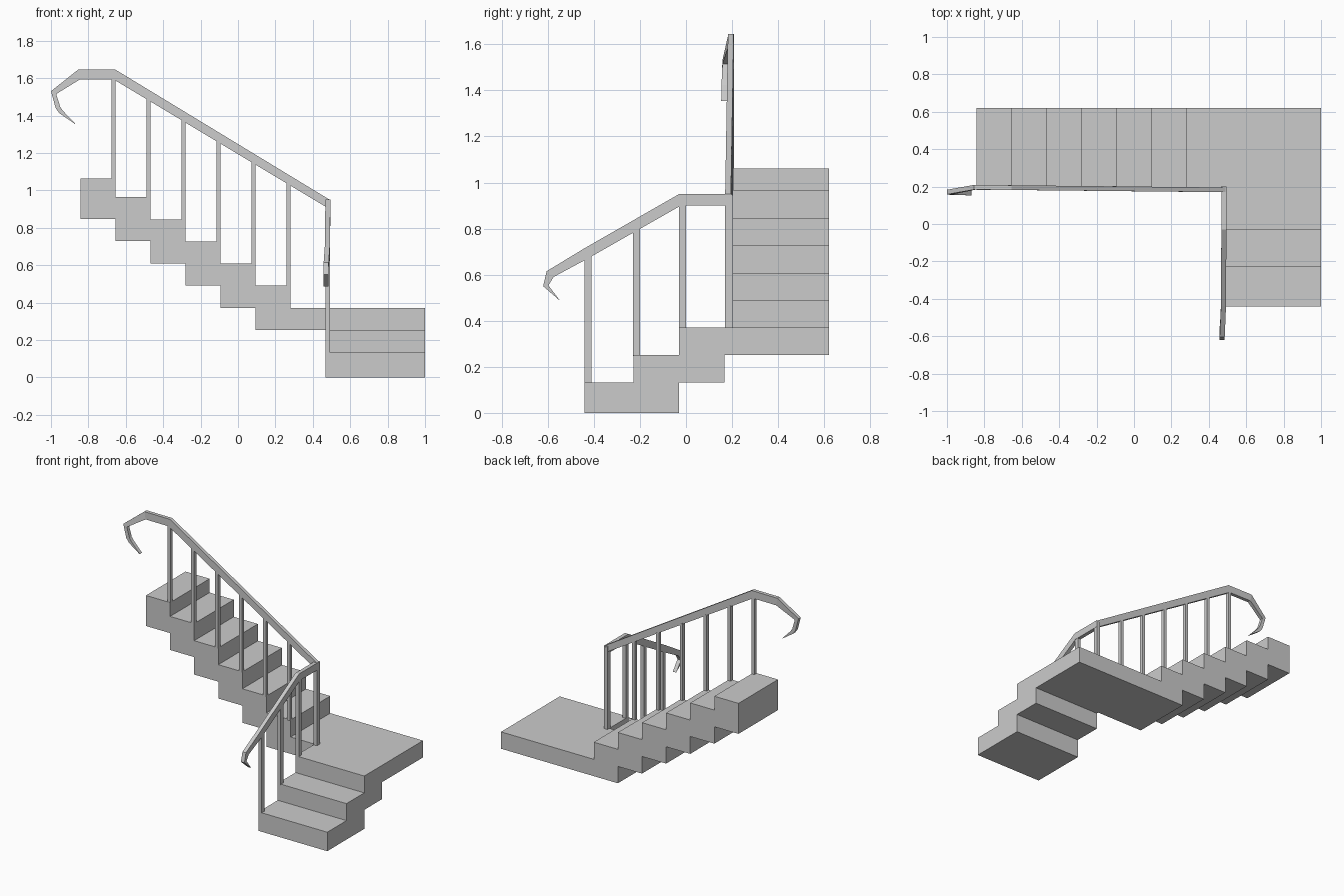
import bpy, bmesh

if "Cube" in bpy.data.objects:
    bpy.data.objects.remove(bpy.data.objects["Cube"])


def finish(name, bm):
    bmesh.ops.recalc_face_normals(bm, faces=bm.faces)
    me = bpy.data.meshes.new(name)
    bm.to_mesh(me)
    bm.free()
    ob = bpy.data.objects.new(name, me)
    bpy.context.collection.objects.link(ob)
    return ob


def place(axis, u, side, z):
    # axis 'X': profile runs along x, thickness along y; axis 'Y': the reverse
    return (u, side, z) if axis == 'X' else (side, u, z)


def extrude_profile(name, axis, pts, lo, hi):
    bm = bmesh.new()
    face = [[bm.verts.new(place(axis, u, s, z)) for u, z in pts] for s in (lo, hi)]
    bm.faces.new(face[0])
    bm.faces.new(face[1][::-1])
    n = len(pts)
    for i in range(n):
        j = (i + 1) % n
        bm.faces.new((face[0][i], face[0][j], face[1][j], face[1][i]))
    return finish(name, bm)


def rail(name, axis, stations, width):
    # each station: outer point, inner point, side position
    bm = bmesh.new()
    rings = []
    for (ou, oz), (iu, iz), s in stations:
        rings.append([bm.verts.new(place(axis, *p)) for p in (
            (ou, s, oz), (ou, s + width, oz), (iu, s + width, iz), (iu, s, iz))])
    for a, b in zip(rings, rings[1:]):
        for k in range(4):
            m = (k + 1) % 4
            bm.faces.new((a[k], a[m], b[m], b[k]))
    bm.faces.new(rings[0])
    bm.faces.new(rings[-1][::-1])
    return finish(name, bm)


def post(name, x0, x1, y0, y1, z0, z_left, z_right, axis):
    # upright whose top follows the slope of the rail
    u0, u1, s0, s1 = (x0, x1, y0, y1) if axis == 'X' else (y0, y1, x0, x1)
    extrude_profile(name, axis, [(u0, z0), (u1, z0), (u1, z_right), (u0, z_left)], s0, s1)


# lower flight with landing
extrude_profile("lower_flight_and_landing", 'Y', [
    (-0.44, 0), (-0.03, 0), (-0.03, 0.133), (0.168, 0.133), (0.168, 0.252),
    (0.62, 0.252), (0.62, 0.37), (-0.03, 0.37), (-0.03, 0.252),
    (-0.227, 0.252), (-0.227, 0.133), (-0.44, 0.133)], 0.467, 1.0)

# upper flight: stepped tops and matching stepped underside
run = 0.187
xs = [0.281 - run * i for i in range(7)]
tops = [0.49, 0.608, 0.727, 0.845, 0.965, 1.062]
profile = [(0.467, 0.252), (0.467, 0.37), (xs[0], 0.37)]
for i, z in enumerate(tops):
    profile += [(xs[i], z), (xs[i + 1], z)]
unders = [0.848, 0.73, 0.608, 0.49, 0.37, 0.252]
for i, z in enumerate(unders):
    x_left = xs[6 - i]
    profile += [(x_left, z)] + ([(xs[5 - i], z)] if i < 5 else [])
extrude_profile("upper_flight", 'X', profile, 0.182, 0.62)

# upper handrail with curled end
rail("upper_handrail", 'X', [
    ((0.493, 0.948), (0.467, 0.913), 0.17),
    ((-0.655, 1.645), (-0.665, 1.593), 0.182),
    ((-0.855, 1.645), (-0.845, 1.593), 0.184),
    ((-1.0, 1.53), (-0.972, 1.515), 0.158),
    ((-0.975, 1.44), (-0.95, 1.445), 0.155),
    ((-0.955, 1.412), (-0.935, 1.424), 0.155),
    ((-0.87, 1.354), (-0.873, 1.359), 0.153)], 0.025)

# lower handrail with curled end
rail("lower_handrail", 'Y', [
    ((0.2, 0.95), (0.2, 0.9), 0.467),
    ((-0.03, 0.95), (-0.022, 0.9), 0.467),
    ((-0.44, 0.715), (-0.43, 0.668), 0.465),
    ((-0.605, 0.615), (-0.575, 0.59), 0.458),
    ((-0.62, 0.55), (-0.597, 0.553), 0.457),
    ((-0.545, 0.485), (-0.549, 0.49), 0.457)], 0.027)


# balusters of the upper flight, at the front edge of each tread
def upper_under(x):
    return 1.6 - (x + 0.665) * 0.601


for i, z in enumerate(tops):
    x1 = xs[i]
    x0 = x1 - 0.023
    y = 0.172 + 0.002 * (i + 1)
    post(f"upper_baluster_{i + 1}", x0, x1, y, y + 0.024, z - 0.005,
         upper_under(x0), upper_under(x1), 'X')


# balusters of the lower flight
def lower_under(y):
    return min(0.905, 0.905 + (y + 0.022) * 0.569)


for i, (y0, z) in enumerate([(-0.44, 0.128), (-0.23, 0.247), (-0.03, 0.365)]):
    y1 = y0 + 0.03
    post(f"lower_baluster_{i + 1}", 0.467, 0.492, y0, y1, z,
         lower_under(y0), lower_under(y1), 'Y')

# corner post joining both rails
post("corner_post", 0.467, 0.493, 0.17, 0.203, 0.365, 0.945, 0.945, 'Y')
